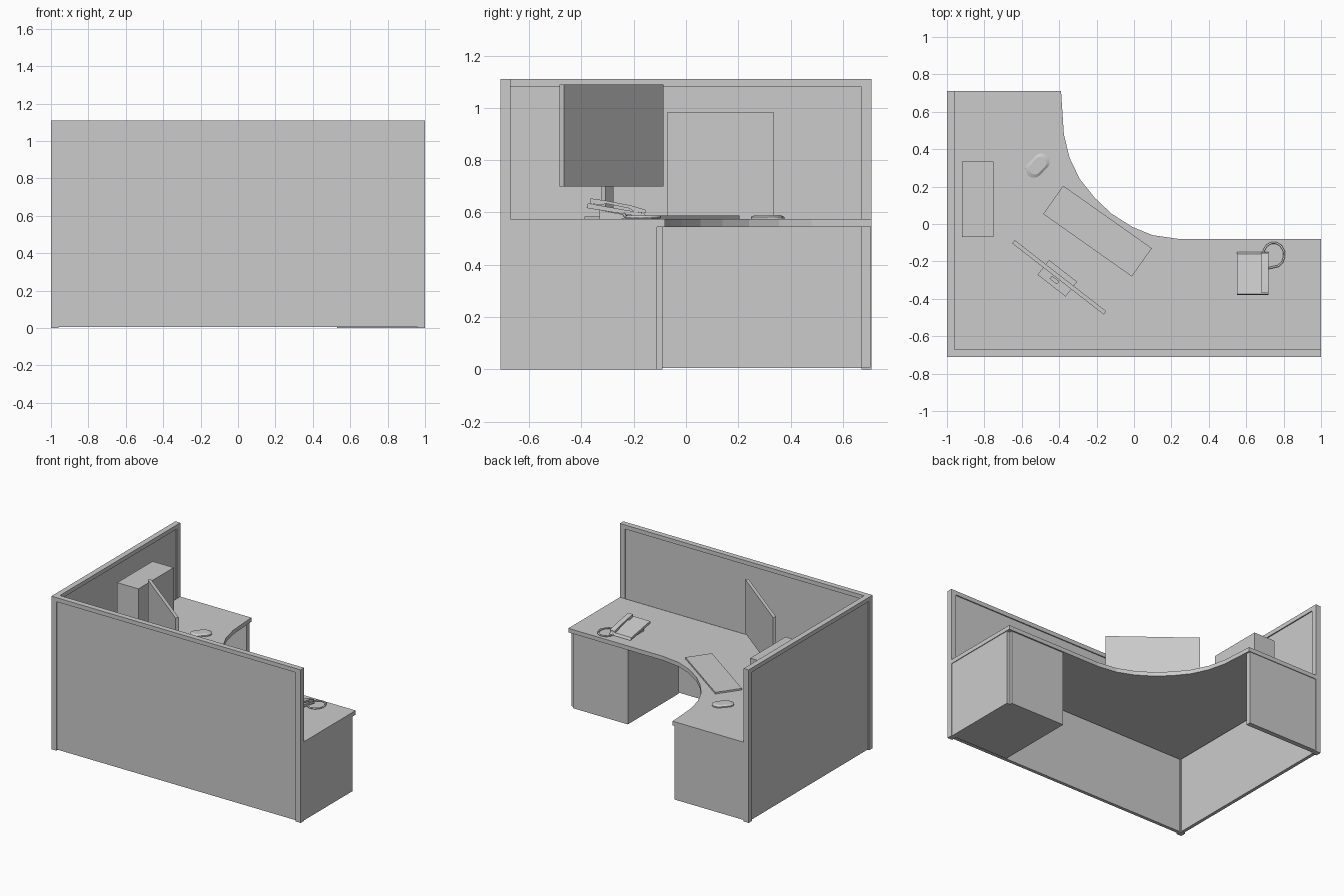
import bpy, bmesh, math
from mathutils import Vector

cube = bpy.data.objects.get("Cube")
if cube:
    bpy.data.objects.remove(cube, do_unlink=True)

GREY = (0.6, 0.6, 0.6, 1)
grey = bpy.data.materials.new("office grey")
grey.use_nodes = True
grey.diffuse_color = GREY
grey.node_tree.nodes["Principled BSDF"].inputs["Base Color"].default_value = GREY

WALL = 0.04      # partition thickness
TOP = 1.11       # partition height
DESK = 0.575     # desk surface height
UNDER = 0.545    # desk underside height


def finish(name, bm):
    bmesh.ops.recalc_face_normals(bm, faces=bm.faces)
    mesh = bpy.data.meshes.new(name)
    bm.to_mesh(mesh)
    bm.free()
    mesh.materials.append(grey)
    ob = bpy.data.objects.new(name, mesh)
    bpy.context.collection.objects.link(ob)
    return ob


def box(name, x, y, z):
    """Box from its (low, high) range on each axis."""
    bm = bmesh.new()
    bmesh.ops.create_cube(bm, size=1)
    for v in bm.verts:
        v.co = Vector([r[0] if c < 0 else r[1] for c, r in zip(v.co, (x, y, z))])
    return finish(name, bm)


def turned_box(name, centre, size, yaw, pitch=0):
    ob = box(name, *[(-s / 2, s / 2) for s in size])
    ob.location = centre
    ob.rotation_euler = (pitch, 0, yaw)
    return ob


def prism(name, points, extrude):
    """Extruded flat outline of 3D points."""
    bm = bmesh.new()
    face = bm.faces.new([bm.verts.new(p) for p in points])
    side = bmesh.ops.extrude_face_region(bm, geom=[face])["geom"]
    bmesh.ops.translate(bm, vec=extrude, verts=[g for g in side if isinstance(g, bmesh.types.BMVert)])
    return finish(name, bm)


# Partitions: posts and top rail around a recessed panel
X0, X1, Y0, Y1 = -1, 1, -0.71, 0.71
IN = 0.008
box("corner_post", (X0, X0 + WALL), (Y0, Y0 + WALL), (0, TOP))
box("front_end_post", (X1 - WALL, X1), (Y0, Y0 + WALL), (0, TOP))
box("front_top_rail", (X0 + WALL, X1 - WALL), (Y0, Y0 + WALL), (TOP - 0.03, TOP))
box("front_panel", (X0 + WALL, X1 - WALL), (Y0 + IN, Y0 + WALL - IN), (0.005, TOP - 0.03))
box("side_end_post", (X0, X0 + WALL), (Y1 - WALL, Y1), (0, TOP))
box("side_top_rail", (X0, X0 + WALL), (Y0 + WALL, Y1 - WALL), (TOP - 0.03, TOP))
box("side_panel", (X0 + IN, X0 + WALL - IN), (Y0 + WALL, Y1 - WALL), (0.005, TOP - 0.03))

# Corner desk top with a curved inner edge
curve = [(-0.39, Y1), (-0.375, 0.48), (-0.345, 0.355), (-0.29, 0.24), (-0.21, 0.14),
         (-0.12, 0.055), (-0.01, -0.015), (0.1, -0.06), (0.24, -0.08)]
outline = [(X0 + WALL, Y0 + WALL), (X0 + WALL, Y1)] + curve + [(X1, -0.08), (X1, Y0 + WALL)]
prism("desk_top", [(x, y, UNDER) for x, y in outline], (0, 0, DESK - UNDER))

# Supports: drawer pedestal and end panels
box("pedestal", (0.53, 0.97), (Y0 + WALL, -0.09), (0, UNDER))
box("pedestal_side_panel", (0.97, 0.995), (Y0 + WALL, -0.11), (0, UNDER))
box("end_panel", (X0 + WALL, -0.4), (0.67, 0.705), (0.008, UNDER))

# Computer
box("computer_case", (-0.92, -0.75), (-0.07, 0.335), (DESK, 0.985))
YAW = math.atan2(-0.385, 0.495)
turned_box("monitor_screen", (-0.4, -0.285, 0.895), (0.62, 0.022, 0.39), YAW)
turned_box("monitor_post", (-0.425, -0.3, 0.68), (0.05, 0.02, 0.21), YAW)
turned_box("monitor_base", (-0.41, -0.29, DESK + 0.005), (0.19, 0.1, 0.01), YAW)
turned_box("keyboard", (-0.195, -0.038, DESK + 0.007), (0.58, 0.185, 0.012), math.radians(-35.2))

# Mouse: rounded slab with a smaller raised top
bm = bmesh.new()
rings = []
for scale, z in ((1, 0), (1, 0.008), (0.72, 0.016)):
    ring = []
    for i in range(20):
        a = math.tau * i / 20
        end = 0.028 if math.cos(a) > 0 else -0.028
        ring.append(bm.verts.new(((end + 0.045 * math.cos(a)) * scale, 0.045 * math.sin(a) * scale, z)))
    rings.append(ring)
for low, high in zip(rings, rings[1:]):
    for i in range(20):
        j = (i + 1) % 20
        bm.faces.new((low[i], low[j], high[j], high[i]))
bm.faces.new(rings[0])
bm.faces.new(rings[-1])
mouse = finish("mouse", bm)
mouse.location = (-0.515, 0.312, DESK)
mouse.rotation_euler.z = math.radians(45)

# Phone: sloped body, foot, handset and looped cord
body = [(-0.15, 0.58), (-0.38, 0.617), (-0.375, 0.635), (-0.16, 0.597)]
prism("phone_body", [(0.55, y, z) for y, z in body], (0.17, 0, 0))
foot = [(-0.2, 0.585), (-0.25, DESK), (-0.33, DESK), (-0.33, 0.609)]
prism("phone_foot", [(0.57, y, z) for y, z in foot], (0.13, 0, 0))
handset = [(-0.155, 0.597), (-0.155, 0.61), (-0.21, 0.627), (-0.31, 0.646), (-0.365, 0.654),
           (-0.365, 0.634), (-0.325, 0.628), (-0.305, 0.634), (-0.215, 0.615), (-0.2, 0.604)]
prism("phone_handset", [(0.68, y, z) for y, z in handset], (0.038, 0, 0))

cord = bpy.data.curves.new("phone_cord", "CURVE")
cord.dimensions = "3D"
cord.bevel_depth = 0.006
cord.bevel_resolution = 1
cord.use_fill_caps = True
spline = cord.splines.new("POLY")
spline.points.add(12)
for i, p in enumerate(spline.points):
    a = math.radians(215 - 28 * i)
    p.co = (0.747 + 0.057 * math.cos(a), -0.165 + 0.066 * math.sin(a), DESK + 0.008, 1)
spline.points[0].co = (0.7, -0.17, 0.6, 1)
spline.points[12].co = (0.7, -0.24, 0.6, 1)
cord.materials.append(grey)
bpy.context.collection.objects.link(bpy.data.objects.new("phone_cord", cord))
